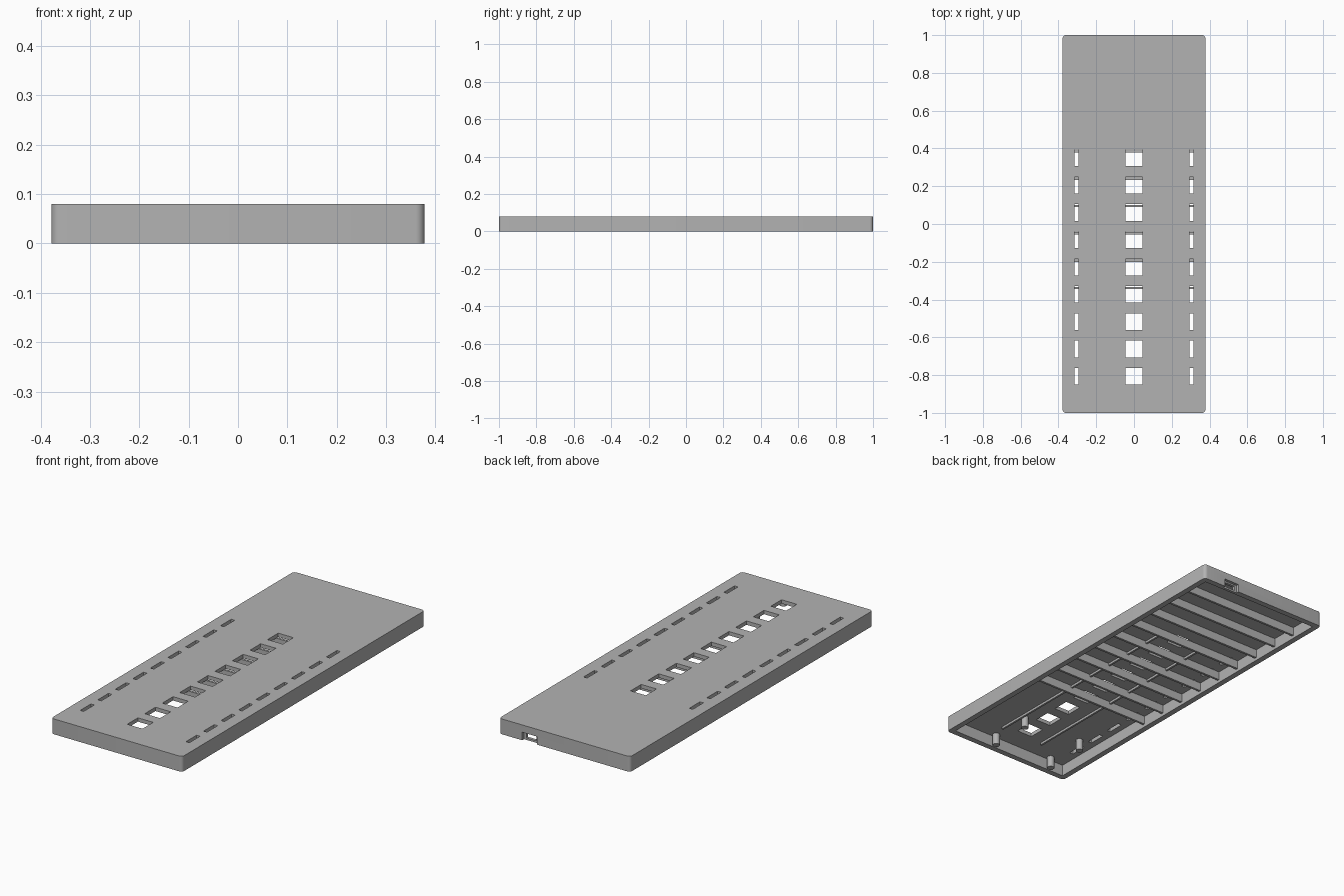
import bpy, bmesh
from mathutils import Matrix, Vector

old = bpy.data.objects.get("Cube")
if old:
    bpy.data.objects.remove(old, do_unlink=True)

HALF_X, HEIGHT, WALL, CEILING = 0.378, 0.08, 0.03, 0.06
PITCH = 0.1445

grey = bpy.data.materials.new("plain grey")
grey.use_nodes = True
grey.diffuse_color = (0.45, 0.45, 0.45, 1)
grey.node_tree.nodes["Principled BSDF"].inputs["Base Color"].default_value = (0.45, 0.45, 0.45, 1)


def add_box(bm, lo, hi):
    lo, hi = Vector(lo), Vector(hi)
    m = Matrix.Translation((lo + hi) / 2) @ Matrix.Diagonal((*(hi - lo), 1))
    return bmesh.ops.create_cube(bm, size=1, matrix=m)["verts"]


def finish(bm, name):
    mesh = bpy.data.meshes.new(name)
    bm.to_mesh(mesh)
    bm.free()
    mesh.materials.append(grey)
    obj = bpy.data.objects.new(name, mesh)
    bpy.context.collection.objects.link(obj)
    return obj


def box_object(name, boxes):
    bm = bmesh.new()
    for lo, hi in boxes:
        add_box(bm, lo, hi)
    return finish(bm, name)


def smooth(obj):
    bpy.ops.object.select_all(action="DESELECT")
    obj.select_set(True)
    bpy.context.view_layer.objects.active = obj
    bpy.ops.object.shade_smooth_by_angle()


def cut(obj, name, boxes):
    cutter = box_object(name, boxes)
    mod = obj.modifiers.new(name, "BOOLEAN")
    mod.operation, mod.solver, mod.object = "DIFFERENCE", "EXACT", cutter
    bpy.context.view_layer.objects.active = obj
    bpy.ops.object.modifier_apply(modifier=mod.name)
    bpy.data.objects.remove(cutter, do_unlink=True)


# Cover with rounded upright corners
bm = bmesh.new()
add_box(bm, (-HALF_X, -1, 0), (HALF_X, 1, HEIGHT))
upright = [e for e in bm.edges if abs(e.verts[0].co.z - e.verts[1].co.z) > 0.01]
bmesh.ops.bevel(bm, geom=upright, offset=0.018, segments=6, profile=0.5, affect="EDGES")
cover = finish(bm, "cover_shell")

# Hollow underside
inner_x, inner_y = HALF_X - WALL, 1 - WALL
cut(cover, "cavity", [((-inner_x, -inner_y, -0.1), (inner_x, inner_y, CEILING))])

# Square windows with a slot on each side, nine rows
openings = []
for i in range(9):
    y = 0.35 - i * PITCH
    for x, half in ((0, 0.044), (-0.305, 0.01), (0.305, 0.01)):
        openings.append(((x - half, y - 0.044, 0.03), (x + half, y + 0.044, 0.2)))
cut(cover, "openings", openings)

# Connector recess in the back wall, with a smaller port through it
cut(cover, "port_recess", [((0.16, 0.985, -0.1), (0.245, 1.1, 0.042))])
cut(cover, "port_hole", [((0.173, 0.9, 0.01), (0.232, 1.1, 0.034))])
smooth(cover)

# Cross ribs below the ceiling
for i in range(9):
    y = 0.384 + (3 - i) * PITCH
    box_object("cross_rib", [((-inner_x, y - 0.006, 0.016), (inner_x, y + 0.006, CEILING))])

# Low rails either side of the windows
for x in (-0.125, 0.125):
    box_object("guide_rail", [((x - 0.005, -0.87, 0.048), (x + 0.005, 0.39, CEILING))])

# Mounting posts near the front
for x in (-0.253, 0.102):
    for y in (-0.948, -0.725):
        bm = bmesh.new()
        bmesh.ops.create_cone(bm, cap_ends=True, segments=24, radius1=0.018, radius2=0.018,
                              depth=CEILING, matrix=Matrix.Translation((x, y, CEILING / 2)))
        smooth(finish(bm, "mounting_post"))
